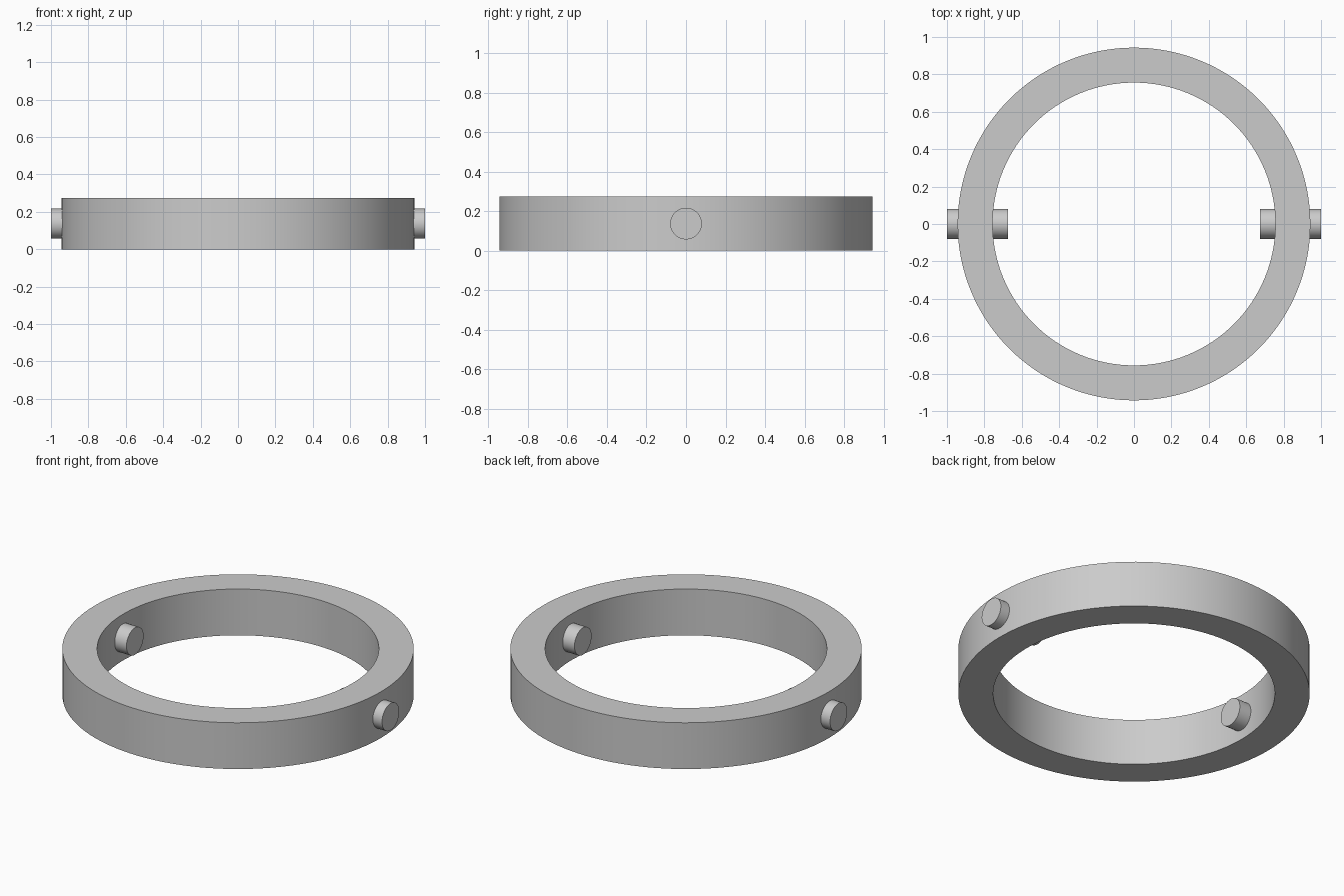
import bpy, bmesh, math
from mathutils import Matrix

cube = bpy.data.objects.get("Cube")
if cube:
    bpy.data.objects.remove(cube, do_unlink=True)

OUTER, INNER, HEIGHT = 0.943, 0.756, 0.274
PIN_RADIUS, PIN_START, PIN_END = 0.08, 0.675, 1.0

grey = bpy.data.materials.new("plain grey")
grey.use_nodes = True
colour = (0.6, 0.6, 0.6, 1)
grey.diffuse_color = colour
grey.node_tree.nodes["Principled BSDF"].inputs["Base Color"].default_value = colour


def finish(name, bm):
    """Turn a bmesh into a smooth object with sharp rims."""
    bmesh.ops.recalc_face_normals(bm, faces=bm.faces)
    mesh = bpy.data.meshes.new(name)
    bm.to_mesh(mesh)
    bm.free()
    mesh.materials.append(grey)
    obj = bpy.data.objects.new(name, mesh)
    bpy.context.collection.objects.link(obj)
    bpy.ops.object.select_all(action="DESELECT")
    obj.select_set(True)
    bpy.context.view_layer.objects.active = obj
    bpy.ops.object.shade_smooth_by_angle(angle=math.radians(30))
    return obj


# Ring: a rectangular section swept around the vertical axis
bm = bmesh.new()
section = [bm.verts.new((r, 0, z)) for r, z in
           ((INNER, 0), (OUTER, 0), (OUTER, HEIGHT), (INNER, HEIGHT))]
edges = [bm.edges.new((section[i], section[(i + 1) % 4])) for i in range(4)]
bmesh.ops.spin(bm, geom=section + edges, cent=(0, 0, 0), axis=(0, 0, 1),
               angle=math.tau, steps=128, use_merge=True)
bmesh.ops.remove_doubles(bm, verts=bm.verts, dist=0.0001)
finish("ring", bm)

# Pivot pins: one through each side wall
for side, name in ((1, "left_pin"), (-1, "right_pin")):
    bm = bmesh.new()
    place = (Matrix.Translation((side * (PIN_START + PIN_END) / 2, 0, HEIGHT / 2))
             @ Matrix.Rotation(math.pi / 2, 4, "Y"))
    bmesh.ops.create_cone(bm, cap_ends=True, segments=48, radius1=PIN_RADIUS,
                          radius2=PIN_RADIUS, depth=PIN_END - PIN_START, matrix=place)
    finish(name, bm)
